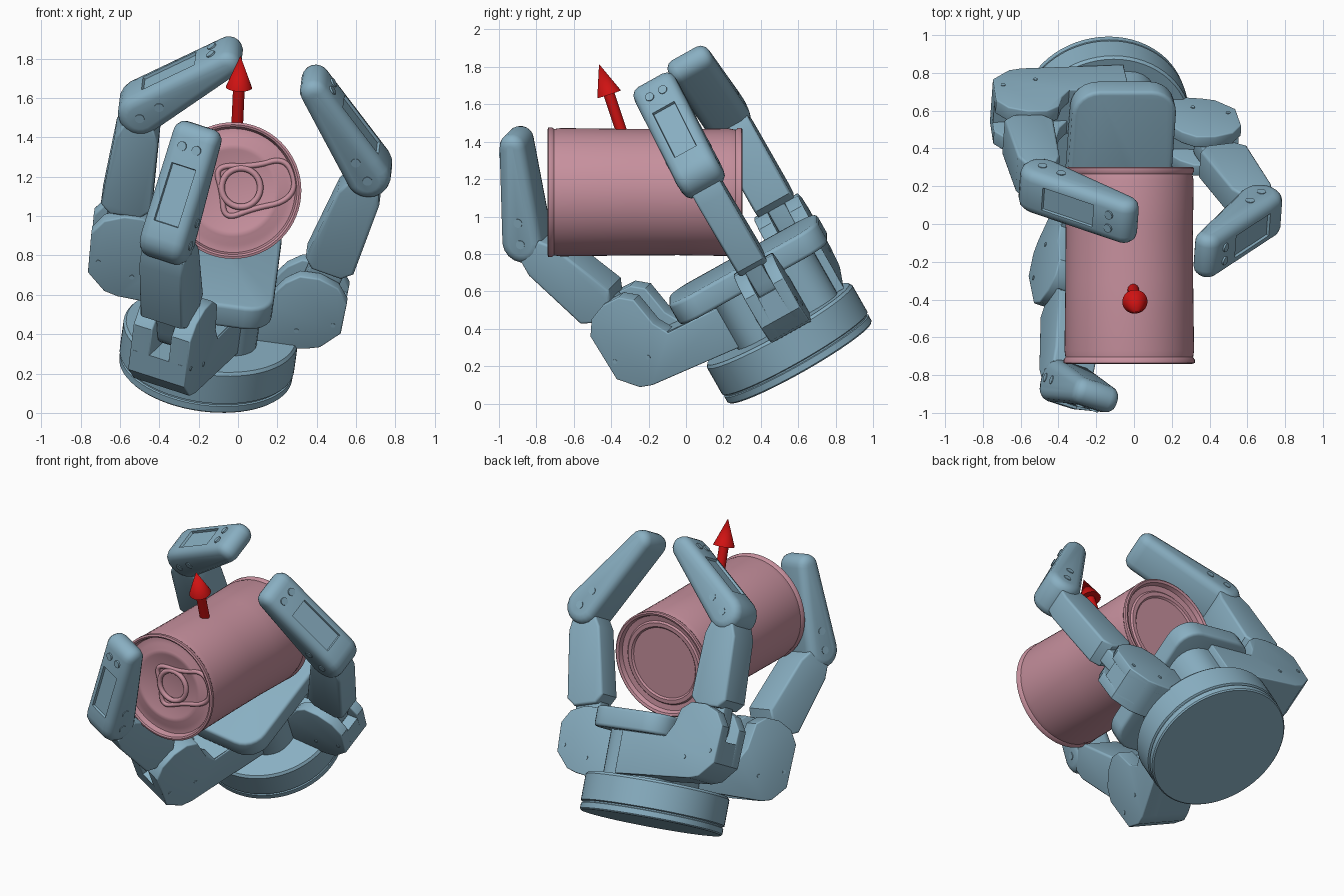
import bpy, bmesh, math
from mathutils import Matrix, Vector

cube = bpy.data.objects.get("Cube")
if cube:
    bpy.data.objects.remove(cube)


def material(name, rgb):
    m = bpy.data.materials.new(name)
    m.use_nodes = True
    m.diffuse_color = (*rgb, 1)
    m.node_tree.nodes["Principled BSDF"].inputs["Base Color"].default_value = (*rgb, 1)
    return m


BLUE = material("steel blue", (0.25, 0.43, 0.54))
PINK = material("dusty pink", (0.57, 0.28, 0.34))
RED = material("bright red", (0.62, 0.006, 0.006))

# Tilted frame of the hand: its z axis points out of the palm
up = Vector((0.12, -0.49, 0.863)).normalized()
side = Vector((0.99, 0, -0.13))
side = (side - up * side.dot(up)).normalized()
HAND = Matrix.Translation((-0.165, 0.61, 0.22)) @ Matrix((side, up.cross(side), up)).transposed().to_4x4()


def finish(name, bm, frame, mat, angle=35):
    bmesh.ops.recalc_face_normals(bm, faces=bm.faces[:])
    mesh = bpy.data.meshes.new(name)
    bm.to_mesh(mesh)
    bm.free()
    mesh.materials.append(mat)
    ob = bpy.data.objects.new(name, mesh)
    bpy.context.collection.objects.link(ob)
    ob.matrix_world = frame
    bpy.ops.object.select_all(action="DESELECT")
    ob.select_set(True)
    bpy.context.view_layer.objects.active = ob
    bpy.ops.object.shade_smooth_by_angle(angle=math.radians(angle))


def prism(name, pts, lo, hi, frame, bevel=0.0, panel=None):
    """Extrude a flat outline from lo to hi; optionally recess the side facing panel."""
    bm = bmesh.new()
    base = bm.faces.new([bm.verts.new((p[0], p[1], lo)) for p in pts])
    new = bmesh.ops.extrude_face_region(bm, geom=[base])["geom"]
    bmesh.ops.translate(bm, vec=(0, 0, hi - lo), verts=[v for v in new if isinstance(v, bmesh.types.BMVert)])
    bmesh.ops.recalc_face_normals(bm, faces=bm.faces[:])
    if bevel:
        rims = [e for e in bm.edges if abs(e.verts[0].co.z - e.verts[1].co.z) < 1e-5]
        bmesh.ops.bevel(bm, geom=rims, offset=bevel, segments=3, affect="EDGES", profile=0.5)
    if panel:
        bm.normal_update()
        out = Vector((*panel, 0))
        face = max((f for f in bm.faces if f.normal.dot(out) > 0.9), key=lambda f: f.calc_area())
        bmesh.ops.inset_region(bm, faces=[face], thickness=0.006, use_even_offset=True)
        bmesh.ops.inset_region(bm, faces=[face], thickness=0.003, depth=-0.015, use_even_offset=True)
    finish(name, bm, frame, BLUE)


def rod(name, a, b, r1, r2, frame, mat=BLUE, segments=20):
    a, b = Vector(a), Vector(b)
    bm = bmesh.new()
    m = Matrix.Translation((a + b) / 2) @ (b - a).to_track_quat("Z", "Y").to_matrix().to_4x4()
    bmesh.ops.create_cone(bm, cap_ends=True, segments=segments, radius1=r1, radius2=r2,
                          depth=(b - a).length, matrix=m)
    finish(name, bm, frame, mat)


def lathe(name, profile, frame, mat, segments=64):
    bm = bmesh.new()
    verts = [bm.verts.new((r, 0, z)) for r, z in profile]
    edges = [bm.edges.new(pair) for pair in zip(verts, verts[1:])]
    bmesh.ops.spin(bm, geom=verts + edges, axis=(0, 0, 1), cent=(0, 0, 0),
                   angle=math.tau, steps=segments, use_duplicate=False)
    bmesh.ops.remove_doubles(bm, verts=bm.verts[:], dist=1e-4)
    finish(name, bm, frame, mat)


def arc(c, r, start, end, n=9):
    return [Vector((c[0] + r * math.cos(start + (end - start) * i / n),
                    c[1] + r * math.sin(start + (end - start) * i / n))) for i in range(n + 1)]


def capsule(a, b, ra, rb):
    """Outline around two circles, with two extra points on the outer side."""
    t, q = math.atan2(b[1] - a[1], b[0] - a[0]), math.pi / 2
    pts = arc(b, rb, t - q, t + q) + arc(a, ra, t + q, t + 3 * q)
    return pts + [pts[-1].lerp(pts[0], f) for f in (0.14, 0.74)]


def rounded(x0, x1, y0, y1, r):
    q = math.pi / 2
    corners = [(x1 - r, y1 - r), (x0 + r, y1 - r), (x0 + r, y0 + r), (x1 - r, y0 + r)]
    return [p for i, c in enumerate(corners) for p in arc(c, r, i * q, i * q + q, 6)]


# Base and palm
lathe("base", [(0, 0), (0.435, 0), (0.443, 0.008), (0.443, 0.042), (0.435, 0.046), (0.435, 0.054),
               (0.447, 0.06), (0.447, 0.222), (0.435, 0.238), (0, 0.238)], HAND, BLUE)
prism("palm_column", rounded(-0.2, 0.24, -0.25, 0.36, 0.15), 0.22, 0.53, HAND)
prism("palm_plate", rounded(-0.26, 0.295, -0.45, 0.46, 0.14), 0.51, 0.64, HAND, 0.02)


def finger(name, out, offset, j1, j2, tip, reach, low, high, top, fork, width):
    """Knuckle, middle link and fingertip in a plane spanned by out and the palm axis."""
    r, n = Vector((*out, 0)).normalized(), Vector((0, 0, 1))
    w = r.cross(n)
    frame = HAND @ Matrix.Translation(w * offset) @ Matrix((r, n, w)).transposed().to_4x4()
    j1, j2, tip = Vector(j1), Vector(j2), Vector(tip)
    x = j1[0]

    # Forked knuckle on its arm
    arm = [(x - reach, low), (x - 0.02, low + 0.035), (x + 0.05, low + 0.055), (x + 0.145, low + 0.15)]
    cheek = arm + [(x + 0.155, top - 0.12), (x + 0.1, top - 0.04), (x, top), (x - 0.1, top),
                   (x - 0.17, top - 0.05), (x - 0.2, high + 0.08), (x - 0.25, high), (x - reach, high)]
    prism(name + "_arm", arm + [(x + 0.15, high + 0.02), (x - reach, high - 0.01)],
          -fork + 0.008, fork - 0.008, frame)
    for label, s in (("a", -1), ("b", 1)):
        lo, hi = sorted((s * 0.052, s * fork))
        prism(f"{name}_cheek_{label}", cheek, lo, hi, frame, 0.008)
        for dx, dz in ((0.1, -0.14), (-0.08, -0.2)):
            c = (x + dx, j1[1] + dz)
            rod(f"{name}_cheek_screw_{label}", (*c, s * fork), (*c, s * (fork + 0.004)), 0.012, 0.012, frame)

    # Middle link: narrow tongue and tapered wider body
    d = (j2 - j1).normalized()
    p, length = Vector((d[1], -d[0])), (j2 - j1).length
    prism(name + "_tongue", capsule(j1, j1 + d * 0.3, 0.09, 0.09), -0.05, 0.05, frame, 0.01)
    half = [(0.13, 0.08), (0.18, 0.13), (length - 0.14, 0.112), (length - 0.06, 0.08)]
    outline = [j1 + d * t + p * h for t, h in half] + [j1 + d * t - p * h for t, h in reversed(half)]
    prism(name + "_middle_link", outline, -width / 2, width / 2, frame, 0.015)
    prism(name + "_joint", capsule(j1 + d * (length - 0.2), j2, 0.07, 0.08),
          -width / 2 + 0.02, width / 2 - 0.02, frame)

    # Fingertip with recessed outer panel and screws
    d = (tip - j2).normalized()
    p = Vector((d[1], -d[0]))
    prism(name + "_tip", capsule(j2, tip, 0.115, 0.072), -0.125, 0.125, frame, 0.052, p)
    for s in (-1, 1):
        c = tip - d * 0.05 + p * 0.074
        rod(name + "_tip_screw", (*c, s * 0.04), (*(c + p * 0.01), s * 0.04), 0.024, 0.024, frame)
        for t in (0, 0.12):
            c = j2 + d * t
            rod(name + "_side_screw", (*c, s * 0.12), (*c, s * 0.129), 0.024, 0.024, frame)


finger("front_finger", (-0.34, -0.94), -0.06, (0.74, 0.62), (1.0, 1.267), (0.78, 1.75),
       0.72, 0.24, 0.49, 0.78, 0.16, 0.24)
finger("right_finger", (-1, 0), 0.27, (0.515, 0.6), (0.507, 1.316), (0.105, 1.672),
       0.57, 0.24, 0.51, 0.74, 0.135, 0.22)
finger("left_finger", (1, 0), -0.07, (0.51, 0.525), (0.683, 1.248), (0.352, 1.69),
       0.28, 0.19, 0.47, 0.64, 0.12, 0.17)

# Can lying along y, local z running from front to back
CAN = Matrix.Translation((-0.025, -0.74, 1.13)) @ Matrix.Rotation(-math.pi / 2, 4, "X")
lathe("can", [(0, 0.035), (0.2, 0.035), (0.21, 0.03), (0.235, 0.03), (0.245, 0.035), (0.27, 0.035),
              (0.28, 0.04), (0.315, 0.04), (0.325, 0.005), (0.335, 0), (0.347, 0.004), (0.347, 0.022),
              (0.338, 0.035), (0.343, 0.07), (0.338, 0.45), (0.337, 0.7), (0.341, 0.97), (0.334, 1.005),
              (0.343, 1.018), (0.343, 1.036), (0.335, 1.042), (0.32, 1.036), (0.31, 1.01), (0.275, 1.005),
              (0.265, 1.015), (0.24, 1.015), (0.23, 1.005), (0, 1.005)], CAN, PINK)


def wire(name, pts, y, radius, mat):
    """Closed smooth tube lying in a plane of constant y."""
    curve = bpy.data.curves.new(name, "CURVE")
    curve.dimensions, curve.bevel_depth, curve.bevel_resolution = "3D", radius, 2
    spline = curve.splines.new("NURBS")
    spline.points.add(len(pts) - 1)
    for point, (x, z) in zip(spline.points, pts):
        point.co = (x, y, z, 1)
    spline.use_cyclic_u, spline.order_u = True, 3
    curve.materials.append(mat)
    bpy.context.collection.objects.link(bpy.data.objects.new(name, curve))


wire("lid_opening", [(-0.12, 1.26), (0.08, 1.25), (0.24, 1.3), (0.3, 1.16), (0.24, 1.07), (0.08, 1.04),
                     (-0.07, 0.98), (-0.08, 1.12)], -0.708, 0.014, PINK)
wire("pull_ring", [tuple(v) for v in arc((0.015, 1.145), 0.1, 0, math.tau * 15 / 16, 15)], -0.715, 0.016, PINK)

# Arrow rising from the can
start, tip = Vector((-0.005, -0.34, 1.44)), Vector((0.012, -0.465, 1.815))
neck = tip - (tip - start).normalized() * 0.17
world = Matrix.Identity(4)
rod("arrow_shaft", start, neck, 0.03, 0.03, world, RED)
rod("arrow_head", neck, tip, 0.067, 0.0, world, RED, 24)
